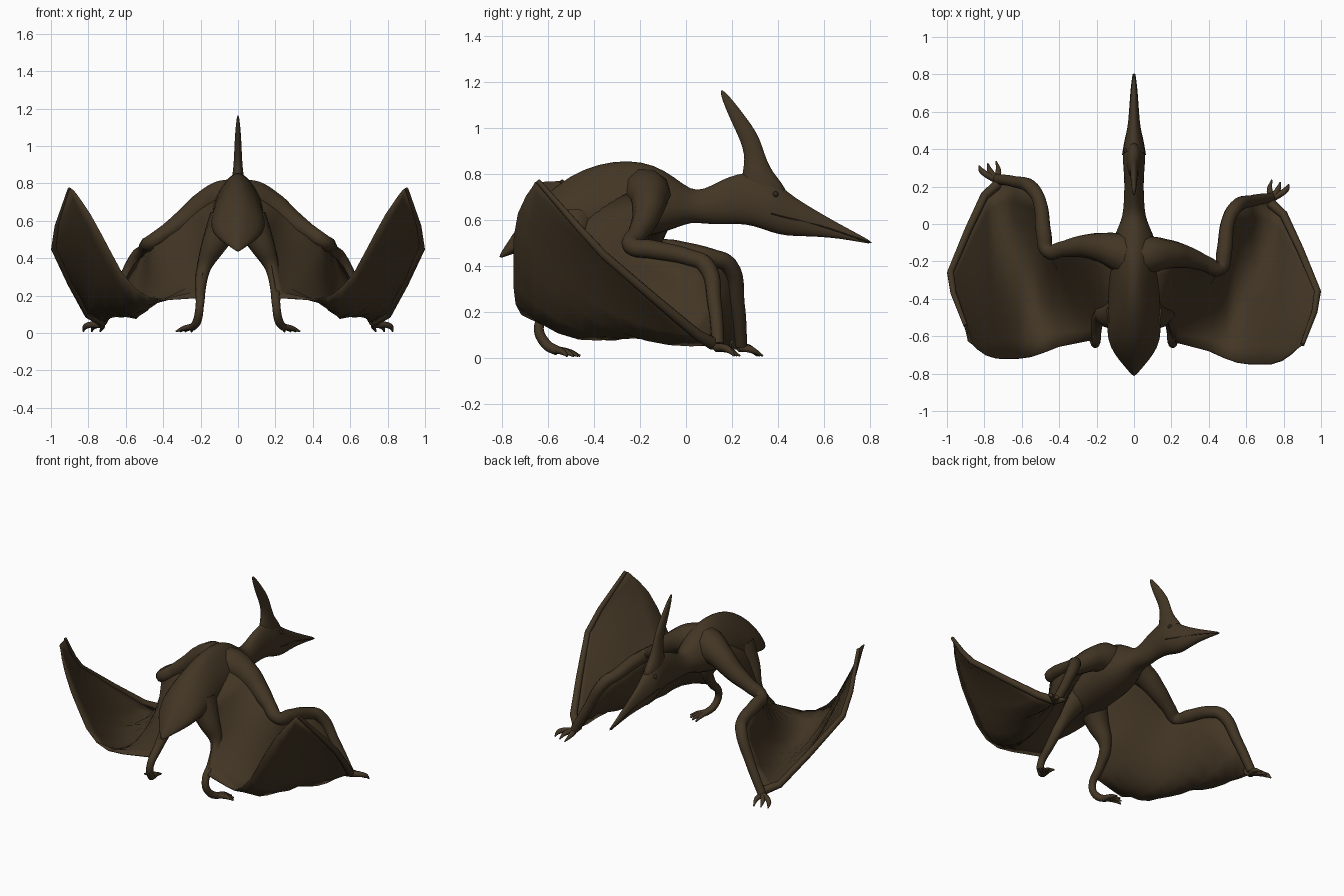
import bpy
import bmesh
import math
from mathutils import Vector

cube = bpy.data.objects.get("Cube")
if cube:
    bpy.data.objects.remove(cube)


def make_material(name, colour):
    mat = bpy.data.materials.new(name)
    mat.use_nodes = True
    mat.diffuse_color = (*colour, 1)
    bsdf = mat.node_tree.nodes["Principled BSDF"]
    bsdf.inputs["Base Color"].default_value = (*colour, 1)
    bsdf.inputs["Roughness"].default_value = 0.8
    return mat


hide = make_material("brown hide", (.056, .037, .018))
dark = make_material("dark brown", (.03, .02, .01))


def add_object(name, mesh, mat=hide):
    mesh.materials.clear()
    mesh.materials.append(mat)
    obj = bpy.data.objects.new(name, mesh)
    bpy.context.collection.objects.link(obj)
    mesh.polygons.foreach_set("use_smooth", [True] * len(mesh.polygons))
    return obj


def finish(name, bm, mat=hide):
    bmesh.ops.recalc_face_normals(bm, faces=bm.faces)
    mesh = bpy.data.meshes.new(name)
    bm.to_mesh(mesh)
    bm.free()
    return add_object(name, mesh, mat)


def loft(name, stations, place, taper, sides=16):
    """Skin tapered elliptical rings; a station is (along, high, low, half width)."""
    bm = bmesh.new()
    rings = []
    for along, high, low, width in stations:
        ring = []
        for i in range(sides):
            a = math.tau * i / sides
            x = width * math.cos(a) * (1 - taper(along) * math.sin(a))
            across = (high + low) / 2 + (high - low) / 2 * math.sin(a)
            ring.append(bm.verts.new(place(x, along, across)))
        rings.append(ring)
    for a, b in zip(rings, rings[1:]):
        for i in range(sides):
            j = (i + 1) % sides
            bm.faces.new((a[i], a[j], b[j], b[i]))
    bm.faces.new(rings[0])
    bm.faces.new(rings[-1])
    obj = finish(name, bm)
    smooth = obj.modifiers.new("smooth", "SUBSURF")
    smooth.levels = smooth.render_levels = 1
    return obj


def tube(name, points, mat=hide, handle="AUTO"):
    """Tapering limb through (position, radius) points."""
    curve = bpy.data.curves.new(name, "CURVE")
    curve.dimensions = "3D"
    curve.bevel_depth = 1
    curve.bevel_resolution = 3
    curve.resolution_u = 6
    curve.use_fill_caps = True
    spline = curve.splines.new("BEZIER")
    spline.bezier_points.add(len(points) - 1)
    for knot, (pos, radius) in zip(spline.bezier_points, points):
        knot.co = pos
        knot.radius = radius
        knot.handle_left_type = knot.handle_right_type = handle
    helper = bpy.data.objects.new(name + " path", curve)
    bpy.context.collection.objects.link(helper)
    bpy.context.view_layer.update()
    graph = bpy.context.evaluated_depsgraph_get()
    mesh = bpy.data.meshes.new_from_object(helper.evaluated_get(graph))
    bpy.data.objects.remove(helper)
    return add_object(name, mesh, mat)


# Tail, torso, neck and beak in one skin along y, widest low at the hips
loft("body_and_head", [
    (-.815, .445, .43, .005), (-.76, .53, .45, .05), (-.7, .62, .465, .1),
    (-.62, .71, .485, .14), (-.5, .8, .49, .14), (-.38, .85, .5, .13),
    (-.25, .866, .51, .135), (-.14, .845, .53, .13), (-.05, .79, .56, .1),
    (.02, .73, .59, .067), (.08, .733, .582, .057), (.15, .775, .578, .053),
    (.22, .802, .583, .052), (.3, .815, .572, .056), (.37, .795, .543, .064),
    (.44, .722, .528, .051), (.52, .67, .528, .033), (.62, .61, .524, .023),
    (.72, .555, .511, .015), (.813, .505, .493, .004),
], lambda x, along, across: (x, along, across),
    taper=lambda y: .18 if y > 0 else min(.4, .18 - y))

# Thin head crest, lofted upward
loft("head_crest", [
    (.7, .46, .24, .045), (.76, .42, .24, .042), (.81, .378, .245, .036),
    (.86, .352, .256, .028), (.92, .333, .246, .023), (.98, .31, .22, .02),
    (1.05, .26, .187, .017), (1.12, .205, .158, .011), (1.167, .163, .147, .004),
], lambda x, along, across: (x, across, along), taper=lambda z: 0)

# Arm joints with radii, then wing finger joints
arm_joints = [
    ((0, -.19, .72), .11), ((.09, -.165, .715), .1), ((.18, -.16, .68), .078),
    ((.28, -.175, .608), .06), ((.38, -.21, .54), .044), ((.46, -.235, .487), .04),
    ((.482, -.15, .472), .042), ((.505, .02, .435), .037), ((.54, .085, .405), .038),
    ((.635, .125, .23), .031), ((.73, .14, .055), .027),
]
finger_joints = [
    ((.72, .12, .06), .028), ((.8, .05, .1), .023), ((.89, -.14, .26), .02),
    ((.982, -.36, .45), .018), ((.965, -.47, .57), .016), ((.9, -.645, .77), .011),
]
# Membrane columns: leading point, trailing point, sag
membrane = [
    ((.11, -.25, .72), (.09, -.53, .64), 0),
    ((.22, -.2, .66), (.14, -.52, .5), 0),
    ((.33, -.19, .58), (.18, -.52, .37), .01),
    ((.46, -.235, .487), (.21, -.63, .19), .02),
    ((.49, -.1, .46), (.4, -.68, .178), .1),
    ((.505, .02, .435), (.48, -.715, .19), .17),
    ((.54, .085, .405), (.55, -.74, .235), .235),
    ((.635, .125, .23), (.62, -.75, .315), .185),
    ((.72, .12, .06), (.69, -.75, .445), .125),
    ((.8, .05, .1), (.735, -.748, .53), .1),
    ((.89, -.14, .26), (.79, -.73, .63), .05),
    ((.982, -.36, .45), (.84, -.695, .705), .015),
    ((.965, -.47, .57), (.865, -.67, .74), .01),
    ((.9, -.645, .77), (.885, -.655, .765), 0),
]
leg_joints = [
    ((.06, -.48, .6), .1), ((.125, -.49, .48), .07), ((.183, -.49, .345), .037),
    ((.2, -.56, .24), .028), ((.205, -.64, .14), .022), ((.22, -.61, .06), .023),
    ((.245, -.56, .03), .021),
]
ROWS = 10

for side, label in ((1, "left"), (-1, "right")):
    def put(p, reach=.1):
        # the right wing is held a little further forward
        forward = reach * min(1, abs(p[0]) / .5) if side < 0 else 0
        return Vector((side * p[0], p[1] + forward, p[2]))

    tube(label + "_arm", [(put(p), r) for p, r in arm_joints])
    tube(label + "_wing_finger", [(put(p), r) for p, r in finger_joints],
         handle="VECTOR")
    tube(label + "_leg", [(put(p, 0), r) for p, r in leg_joints])

    # Small clawed fingers and toes fan out from each hand and foot
    for i in range(3):
        x = .725 + .045 * i
        tube(f"{label}_hand_claw_{i}", [
            (put((.735, .135, .045)), .02),
            (put((x, .185, .035)), .015),
            (put((x + .012, .235 - .012 * i, .008)), .004)])
    for i in range(4):
        angle = math.radians(5 + 20 * i)
        dx, dy = math.sin(angle), math.cos(angle)
        tube(f"{label}_toe_{i}", [
            (put((.235, -.57, .035), 0), .018),
            (put((.24 + .055 * dx, -.56 + .055 * dy, .025), 0), .013),
            (put((.24 + .1 * dx, -.56 + .1 * dy, .008), 0), .005)])

    # Wing membrane sagging between arm, leg and wing finger
    bm = bmesh.new()
    columns = []
    for lead, trail, sag in membrane:
        a, b = put(lead), put(trail, .03)
        column = []
        for k in range(ROWS):
            t = k / (ROWS - 1)
            p = a.lerp(b, t)
            p.z -= sag * 4 * t * (1 - t)
            column.append(bm.verts.new(p))
        columns.append(column)
    for a, b in zip(columns, columns[1:]):
        for k in range(ROWS - 1):
            bm.faces.new((a[k], a[k + 1], b[k + 1], b[k]))
    wing = finish(label + "_wing_membrane", bm)
    thick = wing.modifiers.new("thickness", "SOLIDIFY")
    thick.thickness = .008
    thick.offset = 0

    # Eye and mouth line
    bm = bmesh.new()
    bmesh.ops.create_uvsphere(bm, u_segments=12, v_segments=8, radius=.013)
    bmesh.ops.translate(bm, verts=bm.verts, vec=(side * .043, .39, .712))
    finish(label + "_eye", bm, dark)
    mouth = [(.061, .37, .628), (.049, .44, .61), (.032, .52, .592),
             (.0225, .62, .564), (.0148, .72, .53), (.005, .8, .503)]
    tube(label + "_mouth_line", [(put(p, 0), .003) for p in mouth], dark)
